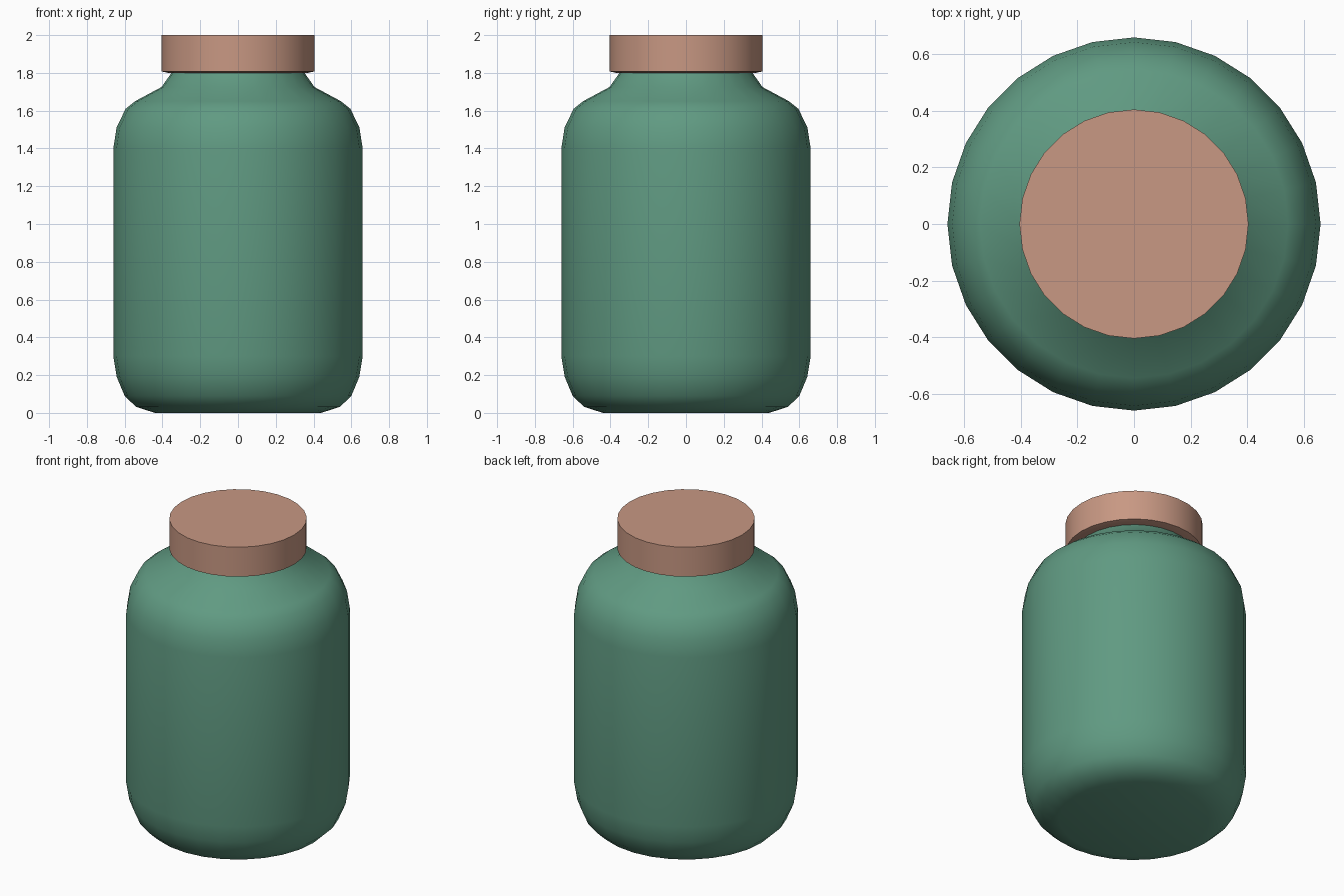
import bpy, bmesh, math

if "Cube" in bpy.data.objects:
    bpy.data.objects.remove(bpy.data.objects["Cube"])

SIDES = 28


def material(name, rgb):
    m = bpy.data.materials.new(name)
    m.diffuse_color = (*rgb, 1)
    m.use_nodes = True
    m.node_tree.nodes["Principled BSDF"].inputs["Base Color"].default_value = m.diffuse_color
    return m


def lathe(name, profile, mat, angle):
    """Revolve (radius, z) points around z and close both ends."""
    bm = bmesh.new()
    rings = [[bm.verts.new((r * math.cos(2 * math.pi * i / SIDES),
                            r * math.sin(2 * math.pi * i / SIDES), z))
              for i in range(SIDES)] for r, z in profile]
    for lo, hi in zip(rings, rings[1:]):
        for i in range(SIDES):
            j = (i + 1) % SIDES
            bm.faces.new((lo[i], lo[j], hi[j], hi[i]))
    bm.faces.new(rings[0][::-1])
    bm.faces.new(rings[-1])
    me = bpy.data.meshes.new(name)
    bm.to_mesh(me)
    bm.free()
    me.materials.append(mat)
    ob = bpy.data.objects.new(name, me)
    bpy.context.collection.objects.link(ob)
    bpy.ops.object.select_all(action='DESELECT')
    ob.select_set(True)
    bpy.context.view_layer.objects.active = ob
    bpy.ops.object.shade_smooth_by_angle(angle=math.radians(angle))
    return ob


green = material("green glass", (0.117, 0.323, 0.223))
copper = material("copper lid", (0.578, 0.314, 0.227))

# Rounded jar body with shoulder and neck
lathe("jar_body", [(0.44, 0), (0.54, 0.032), (0.60, 0.09), (0.642, 0.19),
                   (0.66, 0.30), (0.66, 1.40), (0.643, 1.51), (0.595, 1.61),
                   (0.545, 1.65), (0.405, 1.725), (0.345, 1.81)], green, 50)

# Flat lid
lathe("lid", [(0.37, 1.80), (0.405, 1.808), (0.405, 2.0)], copper, 40)
